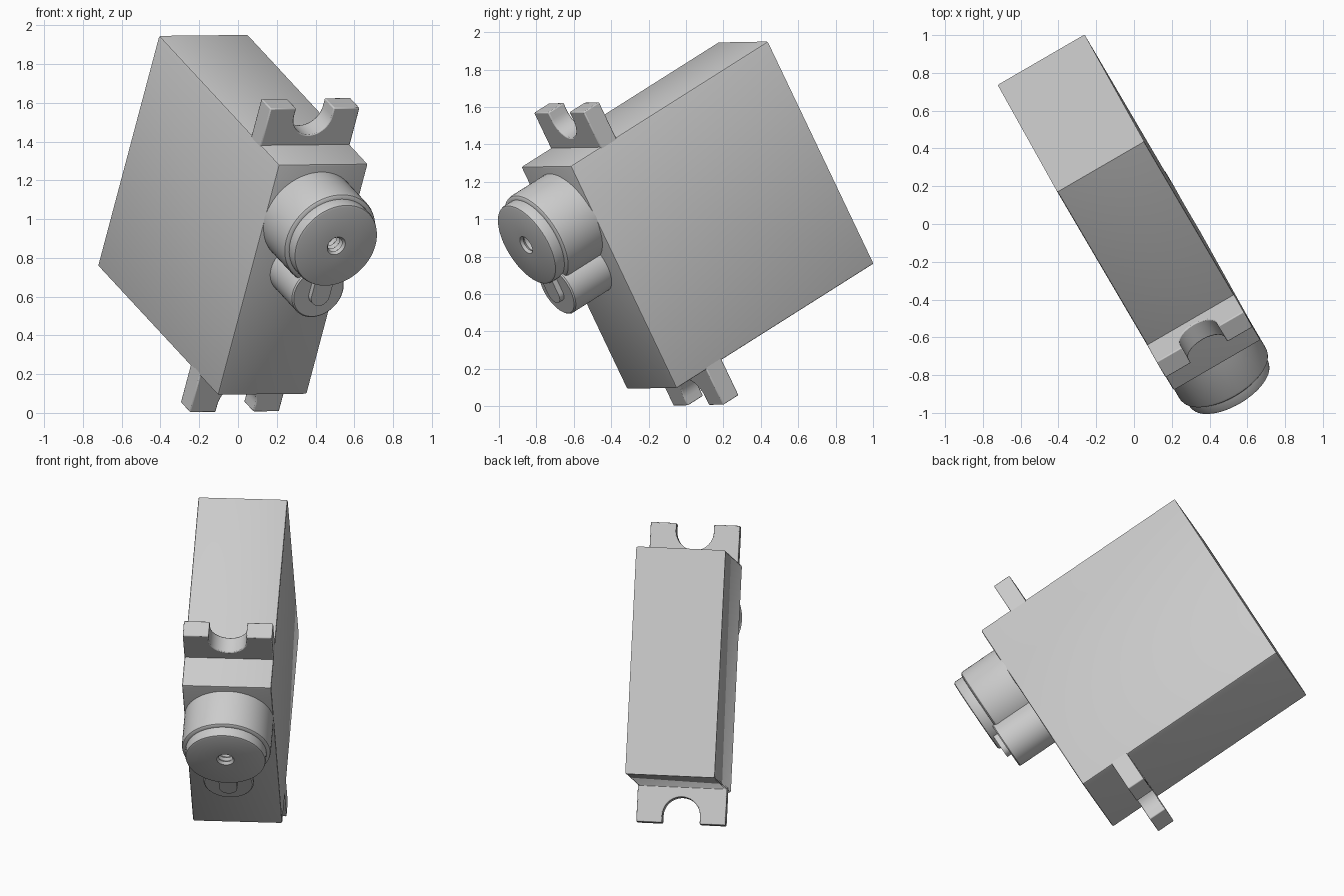
import bpy, bmesh, math
from mathutils import Matrix, Vector

if "Cube" in bpy.data.objects:
    bpy.data.objects.remove(bpy.data.objects["Cube"])

# One plain grey for the whole motor
grey = bpy.data.materials.new("plain grey")
grey.use_nodes = True
colour = (0.6, 0.6, 0.6, 1)
grey.diffuse_color = colour
grey.node_tree.nodes["Principled BSDF"].inputs["Base Color"].default_value = colour

# Upright local frame (output shaft towards -y), then tipped forwards and turned
POSE = (Matrix.Translation((-0.025, 0.06, 1.02))
        @ Matrix.Rotation(math.radians(30.4), 4, "Z")
        @ Matrix.Rotation(math.radians(28.6), 4, "X")
        @ Matrix.Rotation(math.radians(-0.6), 4, "Y"))

WIDTH, DEPTH, HEIGHT = 0.532, 1.39, 1.355
FRONT, TOP = -DEPTH / 2, HEIGHT / 2


def finish(name, bm, smooth=True):
    bmesh.ops.recalc_face_normals(bm, faces=bm.faces)
    mesh = bpy.data.meshes.new(name)
    bm.to_mesh(mesh)
    bm.free()
    mesh.materials.append(grey)
    obj = bpy.data.objects.new(name, mesh)
    bpy.context.collection.objects.link(obj)
    obj.matrix_world = POSE
    if smooth:
        bpy.ops.object.select_all(action="DESELECT")
        obj.select_set(True)
        bpy.context.view_layer.objects.active = obj
        bpy.ops.object.shade_smooth_by_angle(angle=math.radians(35))
    return obj


def plate(name, outline, y0, y1):
    """Extrude an x-z outline from y0 to y1."""
    bm = bmesh.new()
    face = bm.faces.new([bm.verts.new((x, y0, z)) for x, z in outline])
    out = bmesh.ops.extrude_face_region(bm, geom=[face])["geom"]
    verts = [v for v in out if isinstance(v, bmesh.types.BMVert)]
    bmesh.ops.translate(bm, verts=verts, vec=(0, y1 - y0, 0))
    return finish(name, bm)


def lathe(name, profile, z, steps=64):
    """Turn (radius, reach) points about the shaft axis at height z."""
    bm = bmesh.new()
    verts = [bm.verts.new((r, FRONT - u, z)) for r, u in profile]
    edges = [bm.edges.new(pair) for pair in zip(verts, verts[1:])]
    bmesh.ops.spin(bm, geom=verts + edges, cent=(0, 0, z), axis=(0, 1, 0),
                   angle=math.tau, steps=steps)
    bmesh.ops.remove_doubles(bm, verts=bm.verts, dist=1e-5)
    return finish(name, bm)


def arc(cx, cz, r, start, end, steps=20):
    return [(cx + r * math.cos(a), cz + r * math.sin(a))
            for a in (math.radians(start + (end - start) * i / steps)
                      for i in range(steps + 1))]


# Case, softened everywhere but around the back
bm = bmesh.new()
bmesh.ops.create_cube(bm, size=1)
bmesh.ops.scale(bm, vec=(WIDTH, DEPTH, HEIGHT), verts=bm.verts)
soft = [e for e in bm.edges if min(v.co.y for v in e.verts) < 0]
bmesh.ops.bevel(bm, geom=soft, offset=0.01, segments=2, affect="EDGES", profile=0.5)
finish("case", bm)

# Mounting tabs with open screw slots, above and below
half, tip, slot = WIDTH / 2, TOP + 0.215, 0.112
tab = [(-half, TOP - 0.02), (-half, tip), (-slot, tip)]
tab += arc(0, tip - 0.045, slot, 180, 360)
tab += [(slot, tip), (half, tip), (half, TOP - 0.02)]
for name, side in (("upper_tab", 1), ("lower_tab", -1)):
    obj = plate(name, [(x, z * side) for x, z in tab], -0.485, -0.375)
    bevel = obj.modifiers.new("soft edges", "BEVEL")
    bevel.width, bevel.segments = 0.006, 2
    bevel.limit_method, bevel.angle_limit = "ANGLE", math.radians(40)

# Gear housing with a stepped rim and a threaded screw hole
shaft_z = TOP - 0.31
thread = [(0.052 - 0.012 * (i % 2), 0.31 - 0.015 * i) for i in range(11)]
lathe("gear_housing",
      [(0.265, -0.02), (0.265, 0.225), (0.261, 0.238), (0.252, 0.245),
       (0.24, 0.247), (0.24, 0.295), (0.236, 0.306), (0.226, 0.31)]
      + thread + [(0, 0.16)], shaft_z)

# Smaller housing for the idler gear
idler_z = TOP - 0.61
lathe("idler_housing",
      [(0.149, -0.02), (0.149, 0.253), (0.142, 0.26), (0, 0.26)], idler_z)

# Rounded rib joining the two housings
rib = [(0.054, shaft_z - 0.1)] + arc(0, idler_z - 0.01, 0.054, 0, -180, 16)
rib += [(-0.054, shaft_z - 0.1)]
plate("housing_rib", rib, FRONT - 0.2, FRONT - 0.29)
